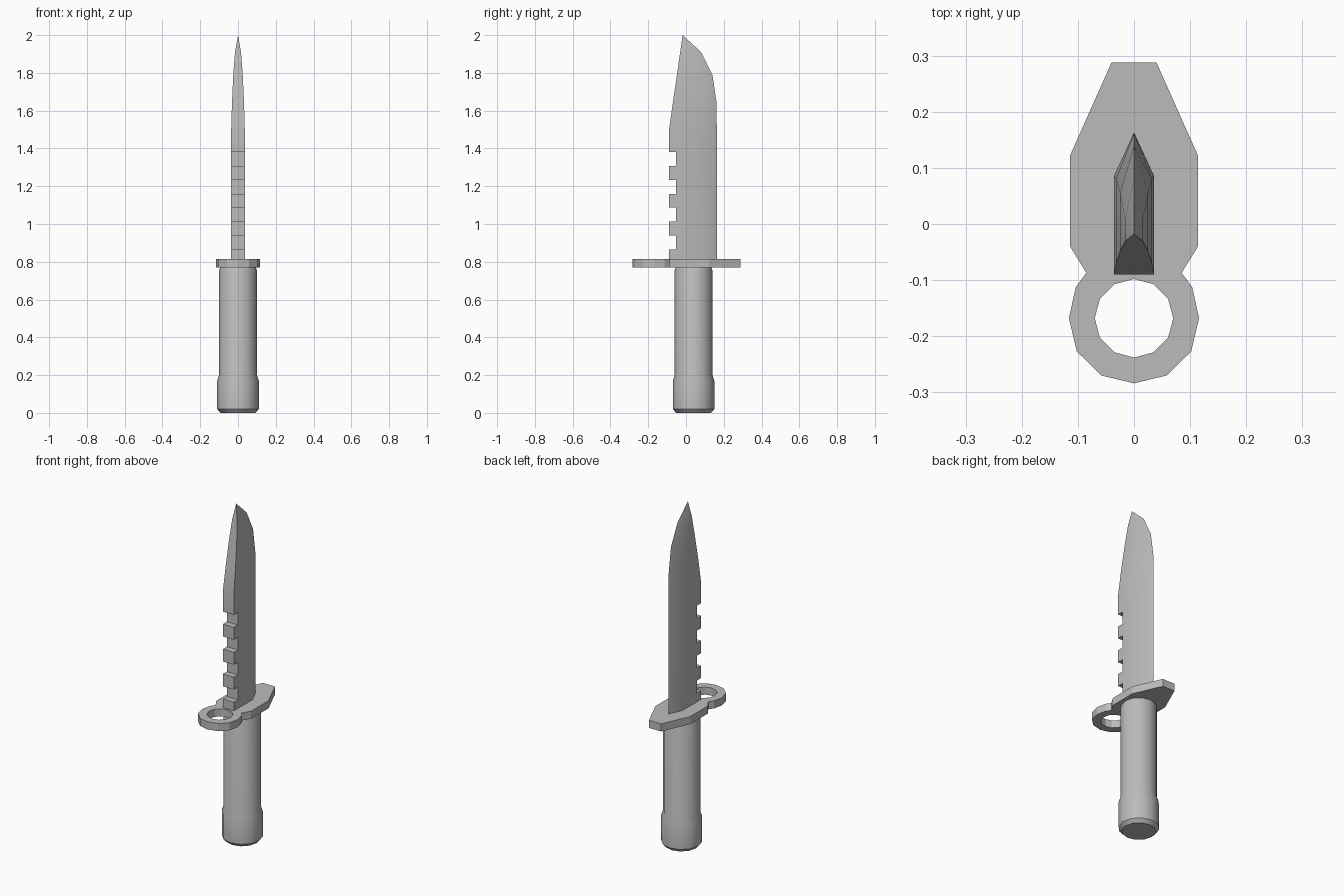
import bpy, bmesh, math
from mathutils import Matrix, Vector

old = bpy.data.objects.get("Cube")
if old:
    bpy.data.objects.remove(old)

steel = bpy.data.materials.new("grey_steel")
steel.use_nodes = True
grey = (0.5, 0.5, 0.5, 1)
steel.diffuse_color = grey
steel.node_tree.nodes["Principled BSDF"].inputs["Base Color"].default_value = grey


def finish(name, bm):
    bmesh.ops.recalc_face_normals(bm, faces=bm.faces)
    mesh = bpy.data.meshes.new(name)
    bm.to_mesh(mesh)
    bm.free()
    mesh.materials.append(steel)
    ob = bpy.data.objects.new(name, mesh)
    bpy.context.collection.objects.link(ob)
    return ob


def activate(ob):
    bpy.ops.object.select_all(action='DESELECT')
    ob.select_set(True)
    bpy.context.view_layer.objects.active = ob


def smooth(ob, degrees):
    activate(ob)
    bpy.ops.object.shade_smooth_by_angle(angle=math.radians(degrees))


def loft(rings):
    """Skin a stack of equal-length closed rings and cap both ends."""
    bm = bmesh.new()
    rows = [[bm.verts.new(p) for p in ring] for ring in rings]
    for low, high in zip(rows, rows[1:]):
        for i in range(len(low)):
            j = (i + 1) % len(low)
            bm.faces.new((low[i], low[j], high[j], high[i]))
    bm.faces.new(rows[0][::-1])
    bm.faces.new(rows[-1])
    bmesh.ops.remove_doubles(bm, verts=bm.verts, dist=0.0001)
    return bm


def cut(ob, cutter):
    cutter.hide_render = True
    activate(ob)
    mod = ob.modifiers.new("cut", 'BOOLEAN')
    mod.operation = 'DIFFERENCE'
    mod.solver = 'EXACT'
    mod.object = cutter
    bpy.ops.object.modifier_apply(modifier=mod.name)
    bpy.data.objects.remove(cutter)


def circle(radius, z, y, sides=12):
    steps = [2 * math.pi * i / sides for i in range(sides)]
    return [(radius * math.cos(a), y + radius * math.sin(a), z) for a in steps]


# Handle with a thicker pommel and chamfered ends
profile = [(0.092, 0), (0.11, 0.02), (0.11, 0.17), (0.1, 0.2), (0.1, 0.755), (0.094, 0.77)]
handle = finish("handle", loft([circle(r, z, 0.04) for r, z in profile]))
smooth(handle, 40)

# Guard plate with a muzzle ring at the front
half = [(0.04, 0.288), (0.114, 0.122), (0.114, -0.04), (0.085, -0.087), (0.104, -0.113),
        (0.116, -0.168), (0.102, -0.227), (0.058, -0.27), (0, -0.284)]
outline = half + [(-x, y) for x, y in half[-2::-1]]
guard = finish("guard", loft([[(x, y, z) for x, y in outline] for z in (0.77, 0.815)]))
hole = finish("ring_hole_cutter", loft([circle(0.07, z, -0.168) for z in (0.7, 0.9)]))
cut(guard, hole)

# Blade sections: height, half width, spine, shoulder and cutting edge
sections = [(0.81, 0.036, -0.09, 0.085, 0.163), (1.5, 0.036, -0.09, 0.085, 0.163),
            (1.64, 0.032, -0.07, 0.08, 0.162), (1.79, 0.025, -0.048, 0.055, 0.14),
            (1.91, 0.016, -0.031, 0.01, 0.08), (2.0, 0, -0.018, -0.018, -0.018)]
bm = bmesh.new()
rows = [[(-w, spine, z), (w, spine, z), (w, shoulder, z), (0, edge, z), (-w, shoulder, z)]
        for z, w, spine, shoulder, edge in sections]
# The last ring collapses to the tip, so fan it instead of lofting
bm.free()
bm = loft(rows[:-1])
top = max(bm.faces, key=lambda f: f.calc_center_median().z)
bmesh.ops.poke(bm, faces=[top])
tip = max((v for v in bm.verts if len(v.link_faces) == 5), key=lambda v: v.co.z)
tip.co = Vector(rows[-1][0])
blade = finish("blade", bm)

# Saw notches along the spine
bm = bmesh.new()
for i in range(4):
    place = Matrix.Translation((0, -0.103, 0.903 + 0.147 * i)) @ Matrix.Diagonal((0.2, 0.1, 0.074, 1))
    bmesh.ops.create_cube(bm, size=1, matrix=place)
cut(blade, finish("notch_cutter", bm))
smooth(blade, 30)
